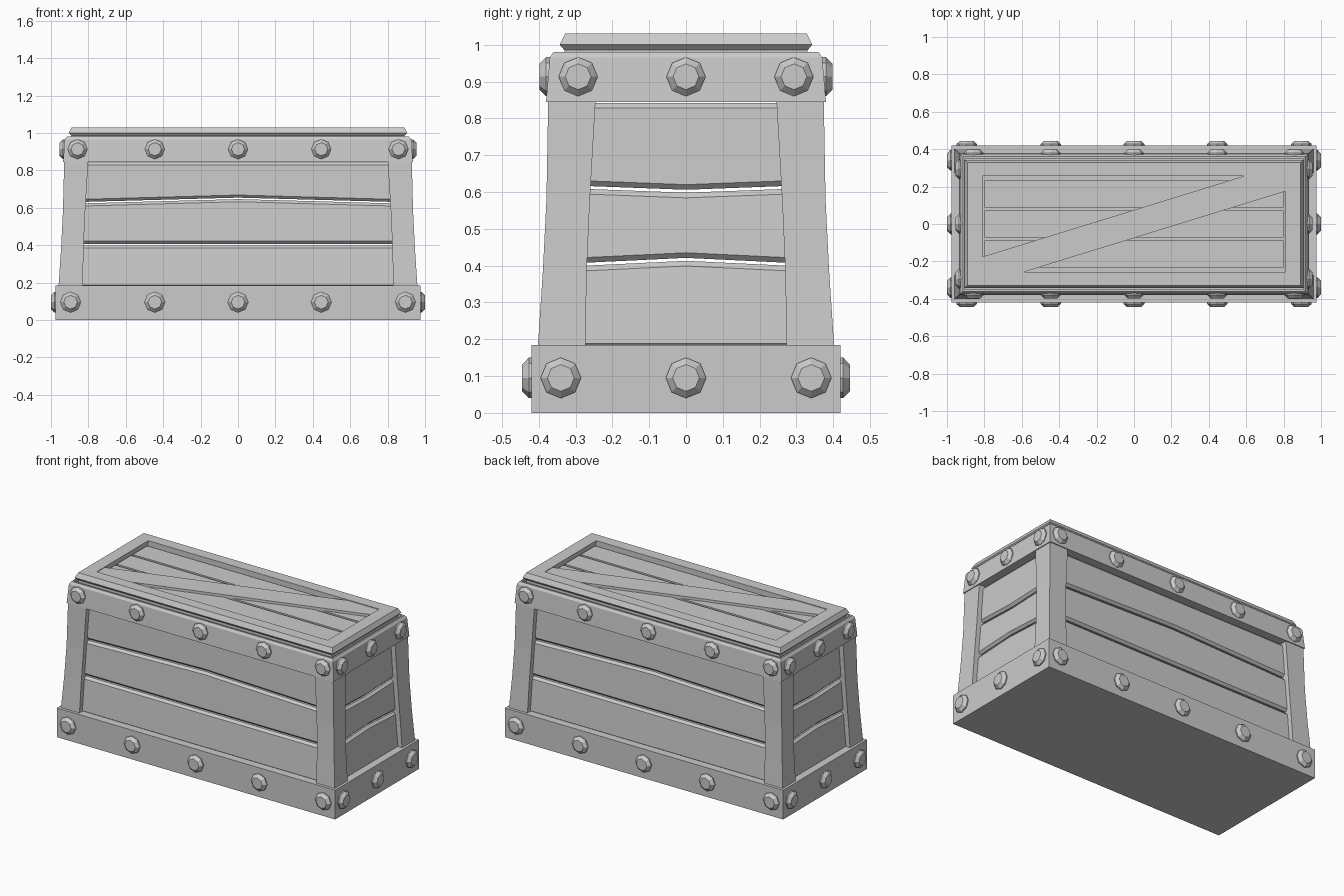
import bpy
import bmesh
from math import pi, cos, sin
from mathutils import Matrix

cube = bpy.data.objects.get("Cube")
if cube:
    bpy.data.objects.remove(cube, do_unlink=True)

grey = bpy.data.materials.new("plain grey")
grey.use_nodes = True
grey.diffuse_color = (0.6, 0.6, 0.6, 1)
grey.node_tree.nodes["Principled BSDF"].inputs["Base Color"].default_value = (0.6, 0.6, 0.6, 1)


def loft(name, rings, matrix=None):
    """Skin a list of equal closed rings and cap both ends."""
    bm = bmesh.new()
    loops = [[bm.verts.new(p) for p in ring] for ring in rings]
    n = len(loops[0])
    for a, b in zip(loops, loops[1:]):
        for i in range(n):
            j = (i + 1) % n
            bm.faces.new((a[i], a[j], b[j], b[i]))
    bm.faces.new(loops[0][::-1])
    bm.faces.new(loops[-1])
    if matrix:
        bm.transform(matrix)
    bmesh.ops.recalc_face_normals(bm, faces=bm.faces)
    mesh = bpy.data.meshes.new(name)
    bm.to_mesh(mesh)
    bm.free()
    mesh.materials.append(grey)
    obj = bpy.data.objects.new(name, mesh)
    bpy.context.collection.objects.link(obj)
    return obj


def rect(x0, x1, y0, y1, z):
    return [(x0, y0, z), (x1, y0, z), (x1, y1, z), (x0, y1, z)]


def centred(profile):
    return [rect(-x, x, -y, y, z) for x, y, z in profile]


def turn(angle):
    return Matrix.Rotation(angle, 4, "Z")


# Base band, top band with a shallow groove, and the lid frame
loft("base_band", centred([(0.975, 0.42, 0), (0.975, 0.42, 0.185)]))
loft("top_band", centred([(0.935, 0.38, 0.845), (0.926, 0.37, 0.965), (0.915, 0.36, 0.98),
                          (0.905, 0.35, 0.98), (0.905, 0.35, 0.96)]))
loft("lid_frame", centred([(0.89, 0.33, 0.95), (0.89, 0.33, 0.985), (0.905, 0.343, 1.0),
                           (0.89, 0.328, 1.03), (0.81, 0.257, 1.03), (0.81, 0.257, 0.985)]))

# Lid planks and the diagonal brace
for k in (-1, 0, 1):
    y = k * 0.16
    loft("lid_plank", [rect(-0.8, 0.8, y - 0.072, y + 0.072, 0.98),
                       rect(-0.8, 0.8, y - 0.072, y + 0.072, 1.01)])
half = [(-0.81, -0.175), (-0.81, -0.257), (-0.59, -0.257)]
outline = half + [(-x, -y) for x, y in half]
loft("lid_brace", [[(x, y, z) for x, y in outline] for z in (0.98, 1.026)])

# Flared corner posts: outer x, outer y, inner x, inner y, height
flare = [(0.96, 0.403, 0.83, 0.273, 0.17), (0.946, 0.389, 0.826, 0.27, 0.38),
         (0.936, 0.379, 0.817, 0.261, 0.58), (0.929, 0.374, 0.8, 0.245, 0.86)]
for sx in (-1, 1):
    for sy in (-1, 1):
        loft("corner_post", [rect(sx * ix, sx * ox, sy * iy, sy * oy, z)
                             for ox, oy, ix, iy, z in flare])


def wall_face(z, axis):
    """Outer distance of the planks, set back from the posts."""
    for a, b in zip(flare, flare[1:]):
        if z <= b[4]:
            t = (z - a[4]) / (b[4] - a[4])
            return a[axis] + (b[axis] - a[axis]) * t - 0.03
    return flare[-1][axis] - 0.03


def wall_plank(name, width, axis, low, high, angle):
    """Bevelled plank; low and high are (end, middle) heights."""
    rings = []
    for x, i in ((-width, 0), (0, 1), (width, 0)):
        z0, z1 = low[i], high[i]
        d0, d1 = wall_face(low[0], axis), wall_face(high[0], axis)
        bev, thick = 0.014, 0.035
        rings.append([(x, -(d0 - thick), z0), (x, -(d0 - bev), z0), (x, -d0, z0 + bev),
                      (x, -d1, z1 - bev), (x, -(d1 - bev), z1), (x, -(d1 - thick), z1)])
    loft(name, rings, turn(angle))


# Plank walls: each gap is a pair of end and middle heights
walls = [("long", 0.87, 1, [(0.403, 0.403), (0.626, 0.65)], 0),
         ("short", 0.29, 0, [(0.403, 0.417), (0.613, 0.602)], pi / 2)]
for label, width, axis, gaps, angle in walls:
    edges = [(0.17, 0.17)] + gaps + [(0.846, 0.846)]
    for side in (0, pi):
        for low, high in zip(edges, edges[1:]):
            wall_plank(label + "_wall_plank", width, axis,
                       [z + 0.004 for z in low], [z - 0.004 for z in high], angle + side)


def rivet(x, dist, z, radius, angle):
    """Eight-sided domed rivet on a wall at the given distance."""
    rings = []
    for r, out in ((1, -0.012), (1, 0.007), (0.66, 0.025)):
        rings.append([(x + radius * r * cos(k * pi / 4), -(dist + out),
                       z + radius * r * sin(k * pi / 4)) for k in range(8)])
    loft("rivet", rings, turn(angle))


# Rivets round both bands
for side in (0, pi):
    for x in (-1, -0.5, 0, 0.5, 1):
        outer = abs(x) == 1
        rivet(x * (0.895 if outer else 0.89), 0.42, 0.095, 0.055, side)
        rivet(x * (0.858 if outer else 0.89), 0.373, 0.913, 0.053, side)
    for y in (-1, 0, 1):
        rivet(y * 0.34, 0.975, 0.095, 0.055, side + pi / 2)
        rivet(y * 0.293, 0.929, 0.913, 0.053, side + pi / 2)
